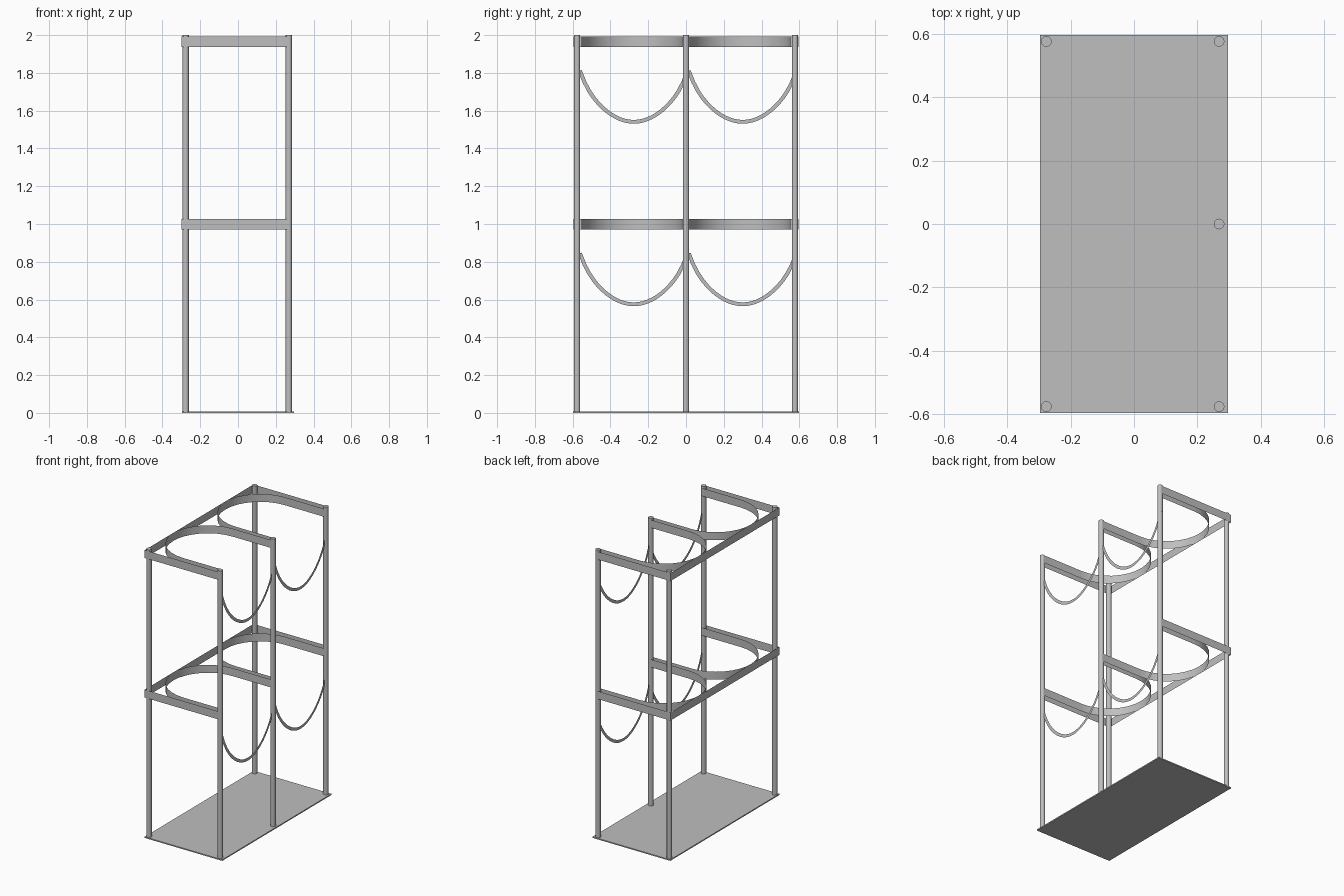
import bpy, bmesh, math

cube = bpy.data.objects.get("Cube")
if cube:
    bpy.data.objects.remove(cube, do_unlink=True)

steel = bpy.data.materials.new("grey_steel")
steel.use_nodes = True
GREY = (0.52, 0.52, 0.52, 1)
steel.diffuse_color = GREY
steel.node_tree.nodes["Principled BSDF"].inputs["Base Color"].default_value = GREY


def finish(name, bm):
    mesh = bpy.data.meshes.new(name)
    bm.to_mesh(mesh)
    bm.free()
    mesh.materials.append(steel)
    obj = bpy.data.objects.new(name, mesh)
    bpy.context.collection.objects.link(obj)
    bpy.ops.object.select_all(action="DESELECT")
    obj.select_set(True)
    bpy.context.view_layer.objects.active = obj
    bpy.ops.object.shade_smooth_by_angle(angle=math.radians(35))
    return obj


def ribbon(name, edge_a, edge_b):
    """Thin sheet strip between two matching rows of points."""
    bm = bmesh.new()
    rows = [(bm.verts.new(a), bm.verts.new(b)) for a, b in zip(edge_a, edge_b)]
    for (a, b), (c, d) in zip(rows, rows[1:]):
        bm.faces.new((a, c, d, b))
    return finish(name, bm)


def band(name, path, z, height=0.055):
    """Upright strip following a plan path."""
    low = [(x, y, z - height / 2) for x, y in path]
    high = [(x, y, z + height / 2) for x, y in path]
    return ribbon(name, low, high)


# Base plate
bm = bmesh.new()
bmesh.ops.create_cube(bm, size=1)
bmesh.ops.scale(bm, vec=(0.595, 1.195, 0.008), verts=bm.verts)
bmesh.ops.translate(bm, vec=(0, 0, 0.004), verts=bm.verts)
finish("base_plate", bm)

# Posts: four corners plus one in the middle of the open side
POST_Y = 0.577
posts = {
    "front_right_post": (-0.277, -POST_Y),
    "back_right_post": (-0.277, POST_Y),
    "front_left_post": (0.269, -POST_Y),
    "middle_left_post": (0.269, 0),
    "back_left_post": (0.269, POST_Y),
}
for name, (x, y) in posts.items():
    bm = bmesh.new()
    bmesh.ops.create_cone(bm, cap_ends=True, segments=12, radius1=0.017,
                          radius2=0.017, depth=1.995)
    bmesh.ops.translate(bm, vec=(x, y, 1.0025), verts=bm.verts)
    finish(name, bm)

# Two tiers of outer rails, curved cradles and hanging straps
OPEN_X, R, CY = 0.272, 0.2675, 0.285
for tier, z in (("lower", 0.998), ("upper", 1.964)):
    frame = [(OPEN_X, -0.595), (-0.298, -0.595), (-0.298, 0.595), (OPEN_X, 0.595)]
    band(tier + "_rail", frame, z)

    for side, s in (("front", -1), ("back", 1)):
        arc = [(-0.03 - R * math.sin(math.pi * i / 16),
                s * CY - R * math.cos(math.pi * i / 16)) for i in range(17)]
        path = [(OPEN_X, s * CY - R)] + arc + [(OPEN_X, s * CY + R)]
        band(f"{tier}_{side}_cradle", path, z)

        # Strap sags between neighbouring posts as a flat strip
        mid, half, n, w = 0.012 + s * 0.288, 0.285, 24, 0.01
        inner, outer = [], []
        for i in range(n + 1):
            u = 2 * i / n - 1
            h = z - 0.423 + 0.22 * u ** 2 + 0.05 * u ** 8
            slope = (0.44 * u + 0.4 * u ** 7) / half
            k = w / math.hypot(1, slope)
            y = mid + half * u
            inner.append((0.27, y - slope * k, h + k))
            outer.append((0.27, y + slope * k, h - k))
        ribbon(f"{tier}_{side}_strap", inner, outer)
